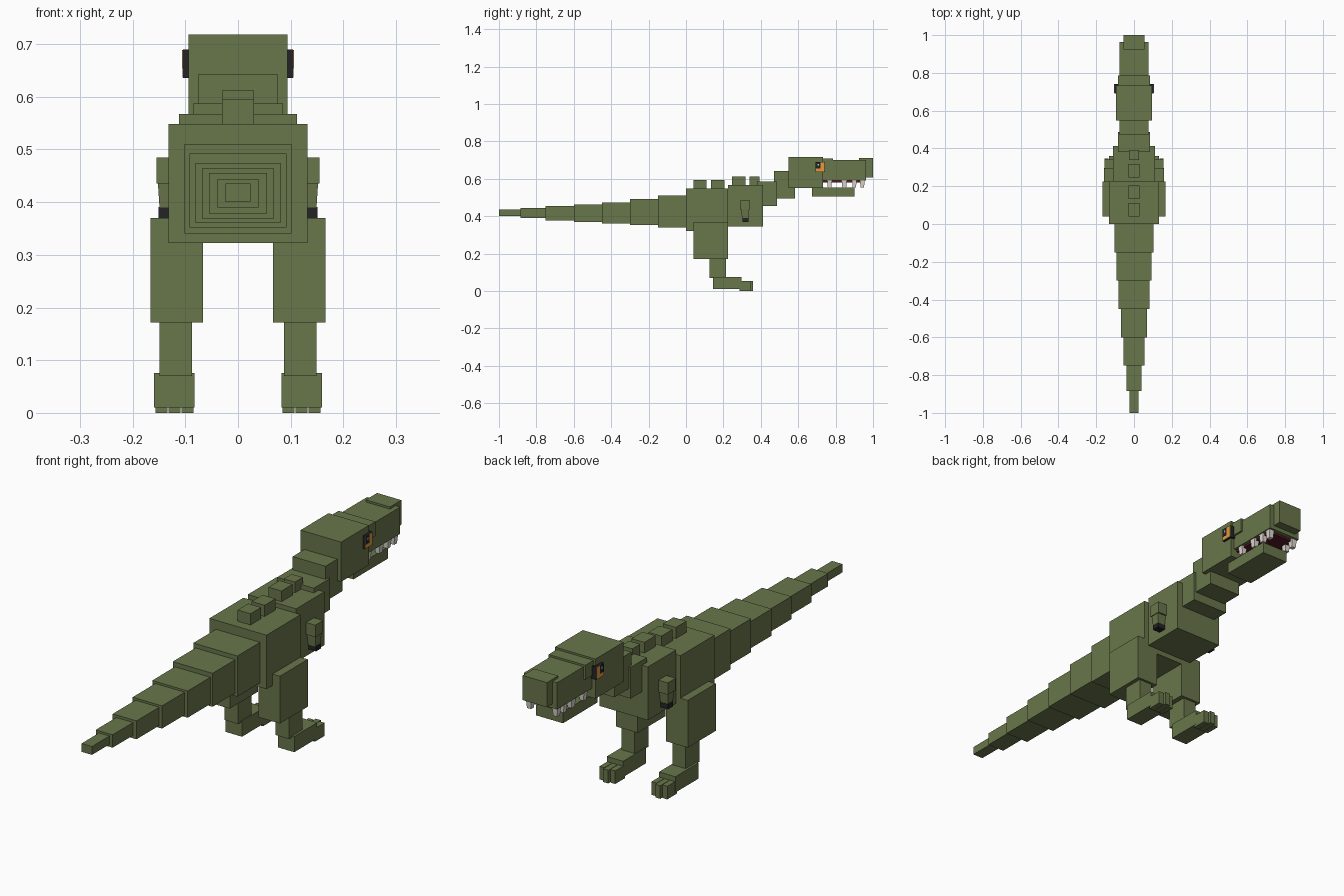
import bpy


def material(name, rgb):
    m = bpy.data.materials.new(name)
    m.diffuse_color = (*rgb, 1.0)
    return m


GREEN = material("olive_skin", (0.14, 0.18, 0.07))
BLACK = material("black", (0.017, 0.017, 0.02))
IVORY = material("ivory", (0.72, 0.68, 0.62))
RED = material("mouth_red", (0.09, 0.01, 0.025))
ORANGE = material("eye_orange", (0.75, 0.33, 0.05))
BLUE = material("eye_glint", (0.55, 0.65, 0.85))


def box(name, x, y, z, mat=GREEN, taper=1.0):
    """Box from (low, high) ranges; taper scales the bottom face."""
    cx, cy = sum(x) / 2, sum(y) / 2
    verts = []
    for zz, s in ((z[0], taper), (z[1], 1.0)):
        hx, hy = (x[1] - x[0]) / 2 * s, (y[1] - y[0]) / 2 * s
        verts += [(cx + a * hx, cy + b * hy, zz)
                  for a, b in ((-1, -1), (1, -1), (1, 1), (-1, 1))]
    faces = [(3, 2, 1, 0), (4, 5, 6, 7), (0, 1, 5, 4),
             (1, 2, 6, 5), (2, 3, 7, 6), (3, 0, 4, 7)]
    me = bpy.data.meshes.new(name)
    me.from_pydata(verts, [], faces)
    me.materials.append(mat)
    ob = bpy.data.objects.new(name, me)
    bpy.context.collection.objects.link(ob)
    return ob


def mid(name, hw, y, z, mat=GREEN):
    """Box centred on x = 0."""
    return box(name, (-hw, hw), y, z, mat)


def pair(name, x, y, z, mat=GREEN, taper=1.0):
    """The same box on both sides."""
    box(name + "_right", x, y, z, mat, taper)
    box(name + "_left", (-x[1], -x[0]), y, z, mat, taper)


# Tail, from the hip to the tip
tail = [(0.102, 0.0, 0.34, 0.51), (0.092, -0.15, 0.352, 0.492),
        (0.082, -0.30, 0.361, 0.473), (0.068, -0.45, 0.369, 0.464),
        (0.055, -0.60, 0.378, 0.455), (0.039, -0.75, 0.39, 0.444),
        (0.024, -0.885, 0.40, 0.435)]
ends = [t[1] for t in tail[1:]] + [-1.0]
for i, ((hw, y1, z0, z1), y0) in enumerate(zip(tail, ends)):
    mid(f"tail_{i + 1}", hw, (y0, y1), (z0, z1))

# Body and neck
mid("hips", 0.132, (0.0, 0.225), (0.322, 0.548))
mid("chest", 0.112, (0.225, 0.412), (0.344, 0.567))
mid("lower_neck", 0.085, (0.38, 0.487), (0.456, 0.587))
mid("upper_neck", 0.076, (0.47, 0.582), (0.495, 0.642))

# Back plates
for i, (hw, y0, y1, z0, z1) in enumerate([
        (0.03, 0.04, 0.11, 0.54, 0.595), (0.03, 0.133, 0.205, 0.54, 0.595),
        (0.03, 0.245, 0.318, 0.56, 0.612), (0.026, 0.34, 0.392, 0.56, 0.612)]):
    mid(f"back_plate_{i + 1}", hw, (y0, y1), (z0, z1))

# Head
mid("skull", 0.094, (0.548, 0.733), (0.552, 0.718))
mid("brow", 0.085, (0.733, 0.787), (0.65, 0.71))
mid("snout", 0.077, (0.733, 0.963), (0.59, 0.702))
mid("nose", 0.056, (0.925, 1.0), (0.608, 0.711))
mid("lower_jaw", 0.062, (0.675, 0.902), (0.505, 0.553))
mid("mouth_roof", 0.064, (0.733, 0.945), (0.581, 0.591), RED)

# Teeth
for i, (y0, y1) in enumerate([(0.755, 0.78), (0.832, 0.86),
                              (0.888, 0.912), (0.93, 0.955)]):
    pair(f"tooth_{i + 1}", (0.048, 0.073), (y0, y1), (0.553, 0.591), IVORY, 0.75)

# Eyes: black block, orange iris, dark pupil and glint
pair("eye_block", (0.08, 0.104), (0.692, 0.742), (0.636, 0.69), BLACK)
pair("iris", (0.1035, 0.105), (0.693, 0.741), (0.637, 0.689), ORANGE)
pair("pupil", (0.1045, 0.106), (0.693, 0.719), (0.654, 0.689), BLACK)
pair("eye_glint", (0.1055, 0.1065), (0.703, 0.711), (0.67, 0.68), BLUE)

# Arms
pair("upper_arm", (0.108, 0.155), (0.29, 0.342), (0.435, 0.485))
pair("forearm", (0.112, 0.152), (0.296, 0.336), (0.39, 0.435), GREEN, 0.85)
pair("hand_claw", (0.115, 0.151), (0.301, 0.334), (0.37, 0.391), BLACK)

# Legs and toes
pair("thigh", (0.066, 0.166), (0.04, 0.225), (0.172, 0.37))
pair("shin", (0.087, 0.149), (0.125, 0.215), (0.07, 0.175))
pair("foot", (0.083, 0.159), (0.145, 0.297), (0.01, 0.076))
for i, y1 in enumerate((0.348, 0.359, 0.348)):
    x0 = 0.084 + i * 0.025
    pair(f"toe_{i + 1}", (x0, x0 + 0.023), (0.285, y1), (0.0, 0.055))
